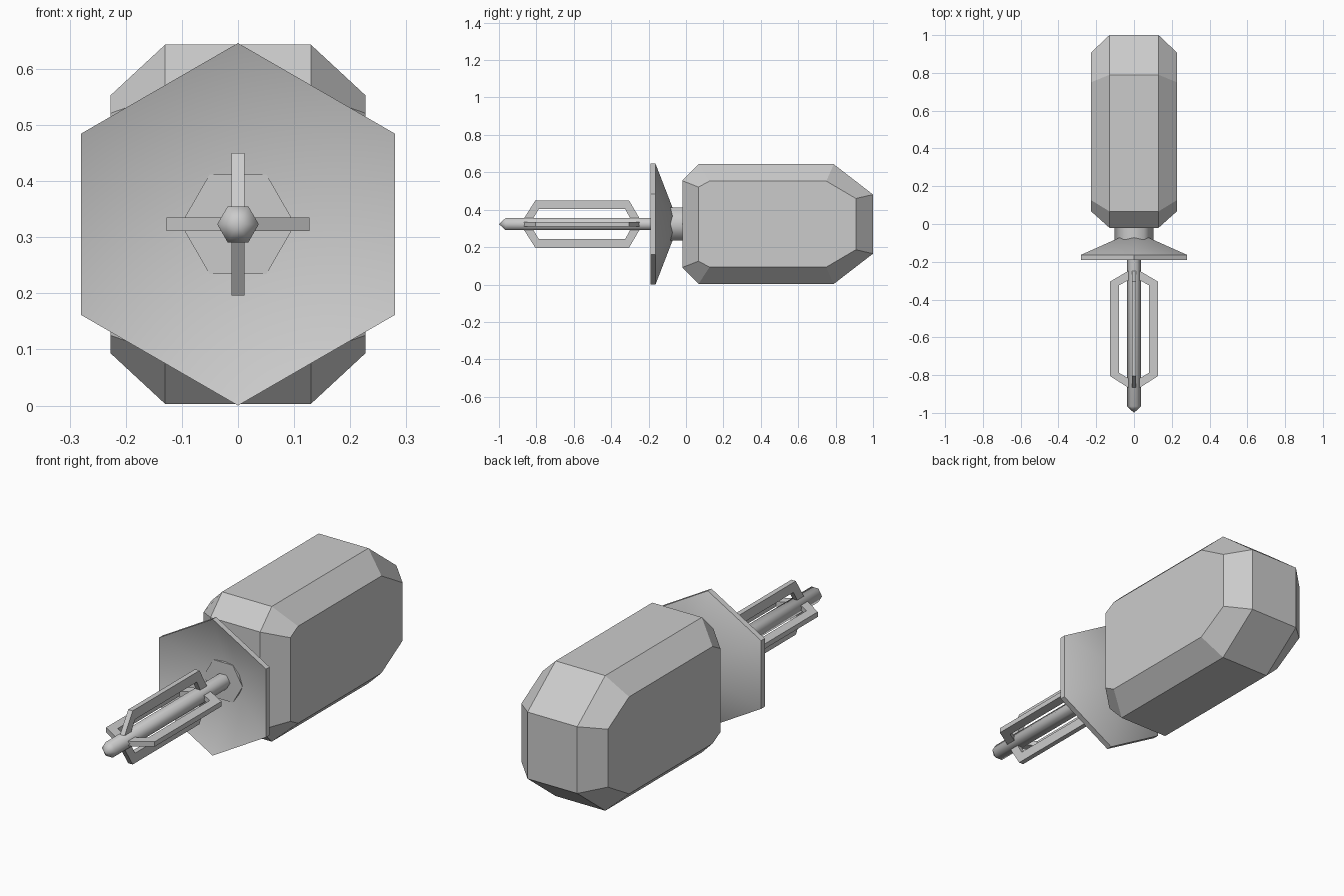
import bpy
import bmesh
from math import sin, cos, pi, radians
from mathutils import Matrix, Vector

if "Cube" in bpy.data.objects:
    bpy.data.objects.remove(bpy.data.objects["Cube"])

AXIS_Z = 0.323  # height of the long axis

grey = bpy.data.materials.new("plain_grey")
grey.use_nodes = True
colour = (0.6, 0.6, 0.6, 1)
grey.diffuse_color = colour
grey.node_tree.nodes["Principled BSDF"].inputs["Base Color"].default_value = colour


def finish(name, bm, smooth_angle=None):
    """Turn a bmesh into an object, optionally smooth shaded."""
    bmesh.ops.recalc_face_normals(bm, faces=bm.faces)
    mesh = bpy.data.meshes.new(name)
    bm.to_mesh(mesh)
    bm.free()
    mesh.materials.append(grey)
    obj = bpy.data.objects.new(name, mesh)
    obj.location.z = AXIS_Z
    bpy.context.collection.objects.link(obj)
    if smooth_angle:
        bpy.ops.object.select_all(action="DESELECT")
        obj.select_set(True)
        bpy.context.view_layer.objects.active = obj
        bpy.ops.object.shade_smooth_by_angle(angle=radians(smooth_angle))
    return obj


def loft(bm, rings):
    """Bridge rings of points; a one-point ring is an apex, open ends are capped."""
    rings = [[bm.verts.new(p) for p in ring] for ring in rings]
    for a, b in zip(rings, rings[1:]):
        n = max(len(a), len(b))
        for i in range(n):
            j = (i + 1) % n
            corners = [a[i % len(a)], a[j % len(a)], b[j % len(b)], b[i % len(b)]]
            bm.faces.new(list(dict.fromkeys(corners)))
    for end in (rings[0], rings[-1]):
        if len(end) > 2:
            bm.faces.new(end)


def hex_part(name, profile, phase, smooth_angle):
    """Six-sided turned part along y from (y, radius) pairs."""
    bm = bmesh.new()
    rings = []
    for y, r in profile:
        if r == 0:
            rings.append([(0, y, 0)])
        else:
            rings.append([(r * cos(phase + k * pi / 3), y, r * sin(phase + k * pi / 3))
                          for k in range(6)])
    loft(bm, rings)
    return finish(name, bm, smooth_angle)


def mirrored(half):
    """Complete a top-half (y, z) outline with its mirror image below."""
    return half + [(y, -z) for y, z in reversed(half)]


# Chamfered body: full outline in the middle, smaller outline on the two sides
full = mirrored([(-0.02, 0.232), (0.067, 0.32), (0.79, 0.32), (1.0, 0.158)])
side = mirrored([(0.067, 0.198), (0.126, 0.23), (0.75, 0.23), (0.908, 0.137)])
body = bmesh.new()
loft(body, [[(x, y, z) for y, z in outline] for x, outline in
            ((-0.227, side), (-0.13, full), (0.13, full), (0.227, side))])
finish("body", body)

# Neck joining body and dish
hex_part("neck", [(-0.112, 0.102), (-0.01, 0.102)], 0, 65)

# Hollow conical dish with a thin upright rim
hex_part("dish", [(-0.065, 0), (-0.19, 0.323), (-0.163, 0.323), (-0.038, 0)], pi / 2, 45)

# Pointed central rod
hex_part("rod", [(-1.0, 0), (-0.965, 0.037), (-0.1, 0.037)], 0, 65)

# Four bracket-shaped prongs around the rod
OUTER = [(-0.87, 0.025), (-0.805, 0.127), (-0.305, 0.127), (-0.245, 0.025)]
INNER = [(-0.32, 0.025), (-0.325, 0.08), (-0.787, 0.08), (-0.82, 0.025)]
INNER[0] = (-0.295, 0.025)
HALF_THICK = 0.0118
for k, name in enumerate(("top", "left", "bottom", "right")):
    turn = Matrix.Rotation(k * pi / 2, 3, "Y")
    prong = bmesh.new()
    loft(prong, [[turn @ Vector((x, y, z)) for y, z in OUTER + INNER]
                 for x in (-HALF_THICK, HALF_THICK)])
    finish(name + "_prong", prong)
